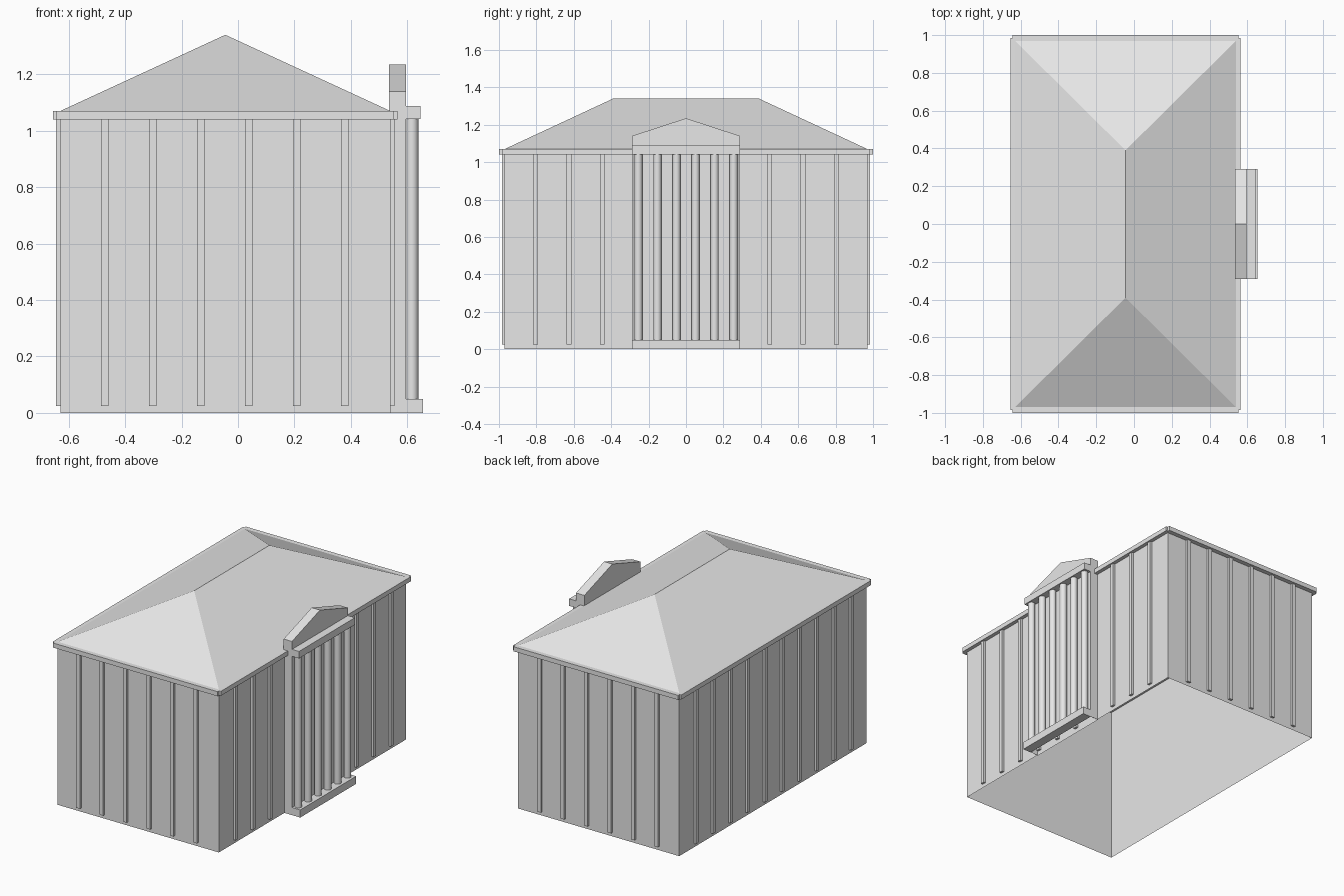
import bpy
import bmesh

if "Cube" in bpy.data.objects:
    bpy.data.objects.remove(bpy.data.objects["Cube"], do_unlink=True)

# Single stone colour
stone = bpy.data.materials.new("light_grey_stone")
stone.use_nodes = True
GREY = (0.8, 0.8, 0.8, 1)
stone.diffuse_color = GREY
stone.node_tree.nodes["Principled BSDF"].inputs["Base Color"].default_value = GREY

CX = -0.045             # middle of the hall
HX, HY = 0.585, 0.97    # half width and half depth of the hall
WALL_TOP, EAVE_TOP, RIDGE = 1.04, 1.07, 1.34


def finish(name, bm):
    bmesh.ops.recalc_face_normals(bm, faces=bm.faces)
    mesh = bpy.data.meshes.new(name)
    bm.to_mesh(mesh)
    bm.free()
    mesh.materials.append(stone)
    obj = bpy.data.objects.new(name, mesh)
    bpy.context.collection.objects.link(obj)
    return obj


def prism(name, outline, direction, open_bottom=False):
    """Extrude a closed outline; optionally leave the underside open."""
    bm = bmesh.new()
    face = bm.faces.new([bm.verts.new(p) for p in outline])
    result = bmesh.ops.extrude_face_region(bm, geom=[face], use_keep_orig=True)
    moved = [v for v in result["geom"] if isinstance(v, bmesh.types.BMVert)]
    bmesh.ops.translate(bm, verts=moved, vec=direction)
    if open_bottom:
        low = [f for f in bm.faces if all(v.co.z < 0.001 for v in f.verts)]
        bmesh.ops.delete(bm, geom=low, context='FACES')
    return finish(name, bm)


def box(name, x0, x1, y0, y1, z0, z1, open_bottom=False):
    outline = [(x0, y0, z0), (x1, y0, z0), (x1, y1, z0), (x0, y1, z0)]
    return prism(name, outline, (0, 0, z1 - z0), open_bottom)


# Hall walls, open underneath
box("hall_walls", CX - HX, CX + HX, -HY, HY, 0, WALL_TOP, open_bottom=True)

# Eave slab with notched corners
corner = [(0.61, 0.985), (0.598, 0.985), (0.598, 1.0)]
plan = []
for sx, sy in ((1, 1), (-1, 1), (-1, -1), (1, -1)):
    run = corner if sx * sy > 0 else corner[::-1]
    plan += [(CX + sx * x, sy * y, WALL_TOP) for x, y in run]
prism("eave", plan, (0, 0, EAVE_TOP - WALL_TOP))

# Hipped roof
bm = bmesh.new()
base = [bm.verts.new((CX + sx * HX, sy * HY, EAVE_TOP))
        for sx, sy in ((-1, -1), (1, -1), (1, 1), (-1, 1))]
front, back = [bm.verts.new((CX, y, RIDGE)) for y in (-0.39, 0.39)]
a, b, c, d = base
for loop in ((a, b, front), (b, c, back, front), (c, d, back), (d, a, front, back)):
    bm.faces.new(loop)
finish("hipped_roof", bm)

# Thin wall ribs on all four sides
RIB, DEPTH, RIB_FOOT = 0.013, 0.015, 0.025
for side, label in ((-1, "right"), (1, "left")):
    wall = CX + side * HX
    x0, x1 = sorted((wall, wall + side * DEPTH))
    for i in range(10):
        y = (i - 4.5) * 0.179
        box(f"{label}_rib_{i + 1}", x0, x1, y - RIB, y + RIB, RIB_FOOT, WALL_TOP)
for side, label in ((-1, "front"), (1, "back")):
    y0, y1 = sorted((side * HY, side * (HY + DEPTH)))
    for i in range(6):
        x = CX - 0.002 + (i - 2.5) * 0.17
        box(f"{label}_rib_{i + 1}", x - RIB, x + RIB, y0, y1, RIB_FOOT, WALL_TOP)

# Portico: gabled backing wall, step, beam
PY, PX0, PX1 = 0.29, 0.535, 0.595
gable = [(PX0, -PY, 0), (PX0, PY, 0), (PX0, PY, 1.14), (PX0, 0, 1.235), (PX0, -PY, 1.14)]
prism("portico_gable_wall", gable, (PX1 - PX0, 0, 0), open_bottom=True)
box("portico_step", PX1, 0.655, -PY, PY, 0, 0.05)
box("portico_beam", PX1, 0.646, -PY, PY, 1.042, 1.088)

# Portico columns
for i in range(6):
    bpy.ops.mesh.primitive_cylinder_add(
        vertices=24, radius=0.022, depth=1.0,
        location=(0.617, (i - 2.5) * 0.102, 0.547))
    column = bpy.context.object
    column.name = f"portico_column_{i + 1}"
    column.data.materials.append(stone)
    bpy.ops.object.shade_smooth_by_angle()
